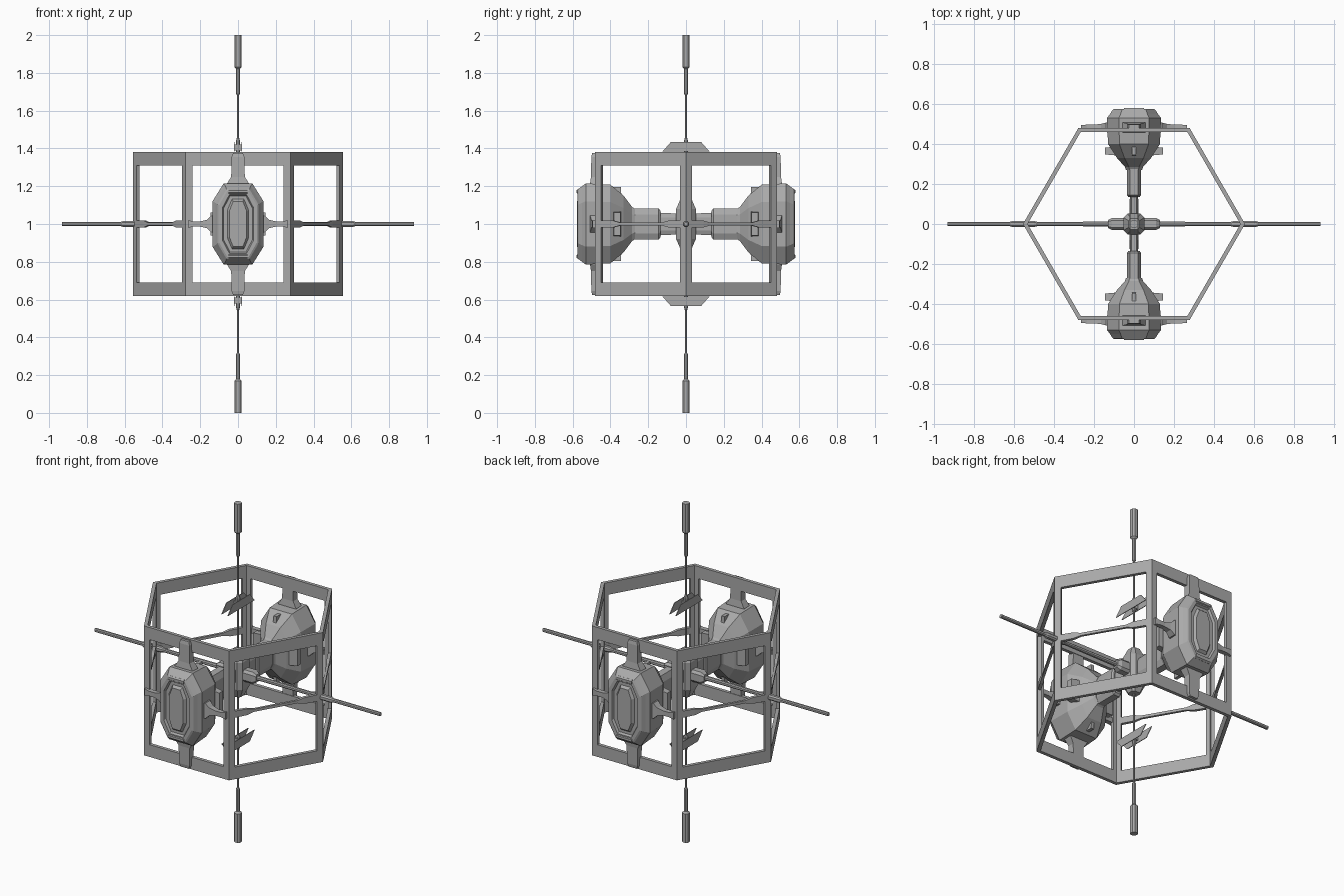
import bpy
import bmesh
from math import radians
from mathutils import Matrix, Vector

if "Cube" in bpy.data.objects:
    bpy.data.objects.remove(bpy.data.objects["Cube"])

grey = bpy.data.materials.new("hull_grey")
grey.use_nodes = True
grey.diffuse_color = (0.4, 0.4, 0.4, 1)
grey.node_tree.nodes["Principled BSDF"].inputs["Base Color"].default_value = (0.4, 0.4, 0.4, 1)

APOTHEM, SIDE, MID = 0.481, 0.2777, 1.0


def finish(name, bm):
    mesh = bpy.data.meshes.new(name)
    bm.to_mesh(mesh)
    bm.free()
    mesh.materials.append(grey)
    obj = bpy.data.objects.new(name, mesh)
    bpy.context.collection.objects.link(obj)
    return obj


def turn(angle, axis="Z"):
    return Matrix.Rotation(radians(angle), 4, axis)


def shift(x, y, z):
    return Matrix.Translation((x, y, z))


def loft(name, sections, matrix, cut=None):
    """Skin (position, half width, half height) sections along local x.
    cut keeps that share of each edge and chamfers the corners."""
    bm = bmesh.new()
    rings = []
    for t, w, h in sections:
        if cut:
            pts = [(w, -h * cut), (w, h * cut), (w * cut, h), (-w * cut, h),
                   (-w, h * cut), (-w, -h * cut), (-w * cut, -h), (w * cut, -h)]
        else:
            pts = [(w, -h), (w, h), (-w, h), (-w, -h)]
        rings.append([bm.verts.new(matrix @ Vector((t, y, z))) for y, z in pts])
    n = len(rings[0])
    for a, b in zip(rings, rings[1:]):
        for i in range(n):
            j = (i + 1) % n
            bm.faces.new((a[i], a[j], b[j], b[i]))
    bm.faces.new(rings[0])
    bm.faces.new(rings[-1])
    bmesh.ops.recalc_face_normals(bm, faces=bm.faces)
    return finish(name, bm)


# Hexagonal cage: six window walls, thickened inwards
bm = bmesh.new()
xs = (-SIDE, -0.242, 0.242, SIDE)
zs = (0.618, 0.69, 1.31, 1.382)
for k in range(6):
    rot = turn(60 * k)
    for i in range(3):
        for j in range(3):
            if i == 1 and j == 1:
                continue
            corners = ((i, j), (i, j + 1), (i + 1, j + 1), (i + 1, j))
            bm.faces.new([bm.verts.new(rot @ Vector((xs[a], APOTHEM, zs[b]))) for a, b in corners])
bmesh.ops.remove_doubles(bm, verts=bm.verts, dist=0.001)
cage = finish("hexagonal_cage", bm)
solid = cage.modifiers.new("thickness", "SOLIDIFY")
solid.thickness = 0.02
solid.offset = -1
solid.use_even_offset = True

# Struts across the four open walls
half = [(0.255, 0.009, 0.02), (0.17, 0.009, 0.018), (0.13, 0.007, 0.008)]
strut = [(-t, w, h) for t, w, h in half] + half[::-1]
for k in (1, 2, 4, 5):
    loft(f"wall_strut_{k}", strut, turn(60 * k) @ shift(0, APOTHEM - 0.01, MID))

# Pods at the back and front
pod = [(0.27, 0.04, 0.08), (0.285, 0.045, 0.09), (0.33, 0.085, 0.15), (0.4, 0.13, 0.208),
       (0.53, 0.135, 0.215), (0.55, 0.12, 0.2), (0.57, 0.108, 0.185), (0.575, 0.1, 0.175),
       (0.575, 0.082, 0.155), (0.562, 0.076, 0.148), (0.562, 0.056, 0.132), (0.577, 0.046, 0.12)]
neck = [(0.135, 0.028, 0.07), (0.145, 0.035, 0.083), (0.285, 0.035, 0.083)]
link = [(0.04, 0.02, 0.055), (0.14, 0.02, 0.06)]
upright = [(0.15, 0.025, 0.065), (0.215, 0.025, 0.058), (0.25, 0.02, 0.036),
           (0.355, 0.018, 0.034), (0.375, 0.014, 0.026)]
side_arm = [(0.1, 0.025, 0.05), (0.14, 0.024, 0.045), (0.165, 0.018, 0.022),
            (0.2, 0.014, 0.014), (0.235, 0.014, 0.014), (0.265, 0.012, 0.02)]
for label, face in (("back", turn(0)), ("front", turn(180))):
    outward = face @ shift(0, 0, MID) @ turn(90)
    loft(f"{label}_pod", pod, outward, 0.56)
    loft(f"{label}_neck", neck, outward, 0.6)
    loft(f"{label}_link", link, outward, 0.6)
    wall = face @ shift(0, 0.483, MID)
    shoulder = face @ shift(0, 0.365, MID)
    rim = face @ shift(0, 0.562, MID)
    for s, end in ((1, "upper"), (-1, "lower")):
        up = turn(-90 * s, "Y")
        loft(f"{label}_{end}_arm", upright, wall @ up)
        loft(f"{label}_{end}_tab", [(0.12, 0.025, 0.01), (0.197, 0.02, 0.01)], shoulder @ up)
        # Rounded clamp bar at the end of the outer panel
        bar = [(-0.05, 0.018, 0.013), (0.05, 0.018, 0.013)]
        loft(f"{label}_{end}_clamp", bar, rim @ shift(0, 0, 0.172 * s), 0.5)
    for s, end in ((0, "first"), (180, "second")):
        out = turn(s)
        loft(f"{label}_{end}_side_arm", side_arm, wall @ out)
        loft(f"{label}_{end}_side_tab", [(0.07, 0.024, 0.068), (0.145, 0.017, 0.06)], shoulder @ out)

# Central hub
hub = [(-0.135, 0.028, 0.028), (-0.08, 0.052, 0.052), (0.08, 0.052, 0.052), (0.135, 0.028, 0.028)]
loft("hub", hub, shift(0, 0, MID) @ turn(90, "Y"), 0.6)

# Side rods and vertical masts
rod = [(0.12, 0.012, 0.012), (0.48, 0.01, 0.01), (0.5, 0.015, 0.015), (0.61, 0.015, 0.015),
       (0.625, 0.01, 0.01), (0.932, 0.01, 0.01)]
socket = [(0.04, 0.03, 0.035), (0.11, 0.03, 0.035), (0.13, 0.02, 0.022)]
mast = [(0.1, 0.005, 0.005), (0.37, 0.005, 0.005), (0.38, 0.011, 0.011), (0.44, 0.011, 0.011),
        (0.46, 0.005, 0.005), (0.68, 0.005, 0.005), (0.69, 0.01, 0.01), (0.82, 0.01, 0.01),
        (0.83, 0.019, 0.019), (1.0, 0.019, 0.019)]
fin = [(0.383, 0.125, 0.002), (0.434, 0.08, 0.002)]
for s, side, end in ((1, "left", "top"), (-1, "right", "bottom")):
    out = shift(0, 0, MID) @ turn(0 if s > 0 else 180)
    loft(f"{side}_socket", socket, out, 0.6)
    loft(f"{side}_rod", rod, out, 0.5)
    up = turn(-90 * s, "Y")
    loft(f"{end}_mast", mast, shift(0, 0, MID) @ up, 0.5)
    # Pair of trapezoid fins joined to the mast by a short bridge
    for x, n in ((-0.02, "right"), (0.02, "left")):
        loft(f"{end}_{n}_fin", fin, shift(x, 0, MID) @ up)
    loft(f"{end}_fin_bridge", [(0.39, 0.012, 0.02), (0.42, 0.012, 0.02)], shift(0, 0, MID) @ up)
